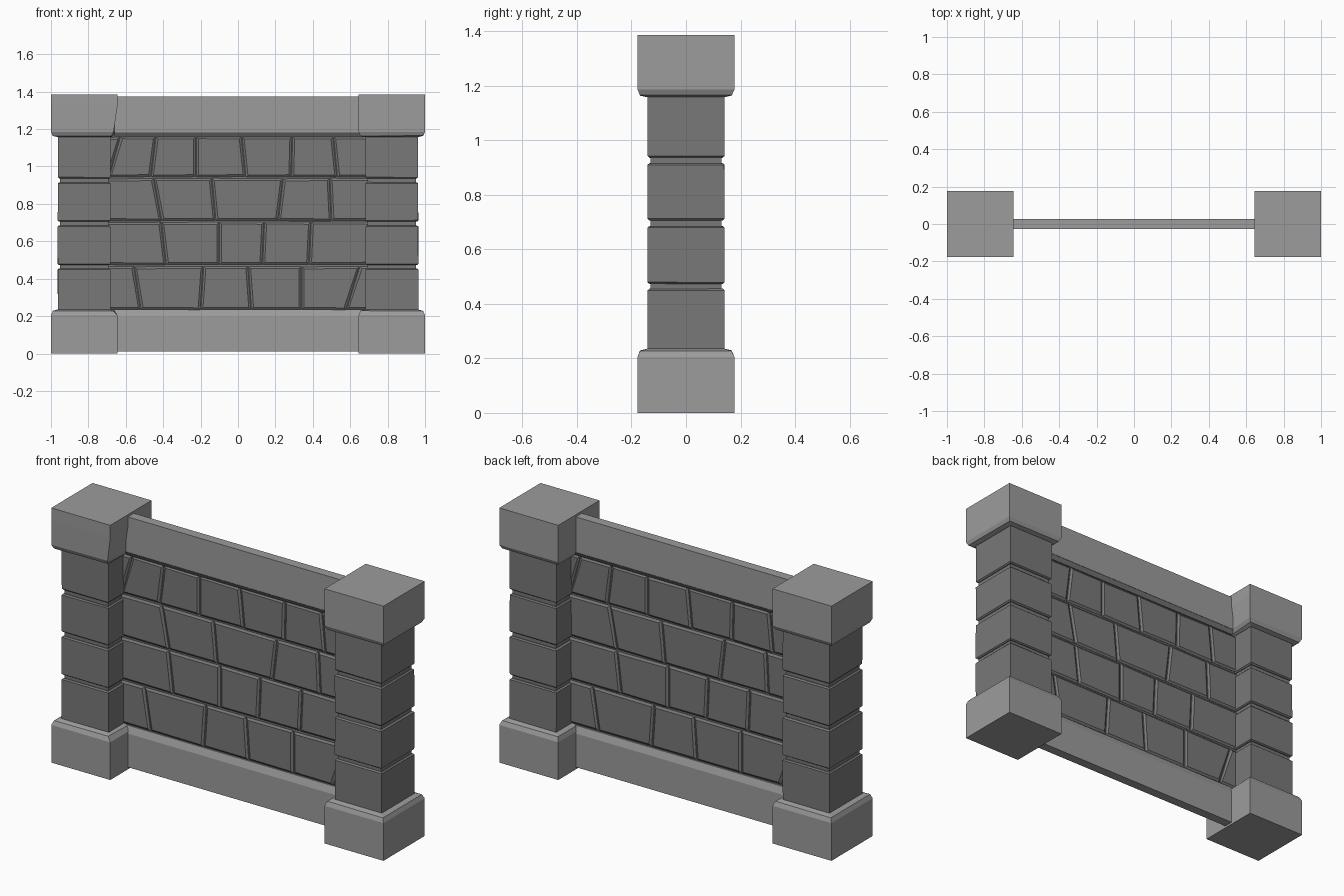
import bpy, bmesh, random
from mathutils import Vector

if "Cube" in bpy.data.objects:
    bpy.data.objects.remove(bpy.data.objects["Cube"])
random.seed(4)


def material(name, v):
    m = bpy.data.materials.new(name)
    m.diffuse_color = (v, v, v, 1)
    m.use_nodes = True
    m.node_tree.nodes["Principled BSDF"].inputs["Base Color"].default_value = m.diffuse_color
    return m


light = material("light_stone", 0.334)
dark = material("dark_stone", 0.189)


def loft(name, rings, mat):
    """Closed solid skinned through rings of points."""
    bm = bmesh.new()
    vs = [[bm.verts.new(p) for p in r] for r in rings]
    n = len(vs[0])
    for a, b in zip(vs, vs[1:]):
        for i in range(n):
            j = (i + 1) % n
            bm.faces.new((a[i], a[j], b[j], b[i]))
    bm.faces.new(vs[0][::-1])
    bm.faces.new(vs[-1])
    bmesh.ops.recalc_face_normals(bm, faces=bm.faces)
    me = bpy.data.meshes.new(name)
    bm.to_mesh(me)
    bm.free()
    me.materials.append(mat)
    ob = bpy.data.objects.new(name, me)
    bpy.context.collection.objects.link(ob)


def square(cx, h, z, jit=0.0, hy=None):
    hy = hy or h
    r = lambda: random.uniform(-jit, jit)
    return [Vector((cx + sx * h + r(), sy * hy + r(), z + r()))
            for sx, sy in ((-1, -1), (1, -1), (1, 1), (-1, 1))]


# Posts: base, four stacked blocks with grooves, cap
COURSES = [(0.22, 0.455), (0.473, 0.684), (0.706, 0.915), (0.936, 1.175)]
for side, cx in (("left", -0.8225), ("right", 0.8225)):
    base = [square(cx, 0.1775, 0), square(cx, 0.1775, 0.205),
            square(cx, 0.168, 0.228, 0.001), square(cx, 0.14, 0.236)]
    cap = [square(cx, 0.145, 1.158), square(cx, 0.168, 1.164, 0.001),
           square(cx, 0.1775, 1.185), square(cx, 0.1775, 1.32), square(cx, 0.1775, 1.386)]
    if cx < 0:  # chipped front inner corner
        for v, d in ((cap[1][1], 0.022), (cap[2][1], 0.02), (base[2][1], 0.012)):
            v.x -= d
            v.y += d * 0.3
    loft(side + "_post_base", base, light)
    loft(side + "_post_cap", cap, light)
    loft(side + "_post_core", [square(cx, 0.130, 0.1), square(cx, 0.130, 1.3)], dark)
    for k, (z0, z1) in enumerate(COURSES):
        loft(f"{side}_post_block_{k + 1}",
             [square(cx, 0.134, z0, 0.001), square(cx, 0.141, z0 + 0.006, 0.001),
              square(cx, 0.141, z1 - 0.006, 0.001), square(cx, 0.134, z1, 0.001)], dark)

# Rails with a chamfer towards the wall
loft("bottom_rail", [square(0, 0.66, z, 0, y) for z, y in
                     ((0.012, 0.026), (0.195, 0.026), (0.232, 0.012))], light)
loft("top_rail", [square(0, 0.66, z, 0, y) for z, y in
                  ((1.18, 0.012), (1.182, 0.026), (1.374, 0.026))], light)
loft("top_rail_underside", [square(0, 0.66, 1.158, 0, 0.012),
                            square(0, 0.66, 1.181, 0, 0.0255)], dark)

# Backing seen in the wall joints
loft("wall_core", [square(0, 0.7, 0.1, 0, 0.005), square(0, 0.7, 1.3, 0, 0.005)], dark)

# Wall stones: bottom z, top z, joints as (x at bottom, x at top)
ROWS = [
    (0.236, 0.466, [(-0.52, -0.555), (-0.20, -0.185), (0.07, 0.055), (0.34, 0.34), (0.58, 0.65)]),
    (0.475, 0.702, [(-0.385, -0.41), (-0.10, -0.10), (0.13, 0.14), (0.38, 0.39)]),
    (0.710, 0.935, [(-0.41, -0.45), (-0.12, -0.14), (0.215, 0.24), (0.50, 0.49)]),
    (0.943, 1.157, [(-0.69, -0.63), (-0.465, -0.44), (-0.225, -0.225), (0.04, 0.02),
                    (0.285, 0.29), (0.53, 0.51)]),
]
G, C, D = 0.002, 0.011, 0.014  # half joint, chamfer, face depth
for face, s in (("front", 1), ("back", -1)):
    for ri, (z0, z1, joints) in enumerate(ROWS):
        ends = [(-0.72, -0.72)] + joints + [(0.72, 0.72)]
        for k, ((lb, lt), (rb, rt)) in enumerate(zip(ends, ends[1:])):
            dz = random.uniform(-0.003, 0.003)
            outline = lambda g, y: [Vector((s * x, -s * y, z)) for x, z in
                                    ((lb + g, z0 + g - G), (rb - g, z0 + g - G + dz),
                                     (rt - g, z1 - g + G), (lt + g, z1 - g + G + dz))]
            loft(f"{face}_stone_{ri + 1}_{k + 1}",
                 [outline(G, 0), outline(G, 0.006), outline(G + C, D)], dark)
